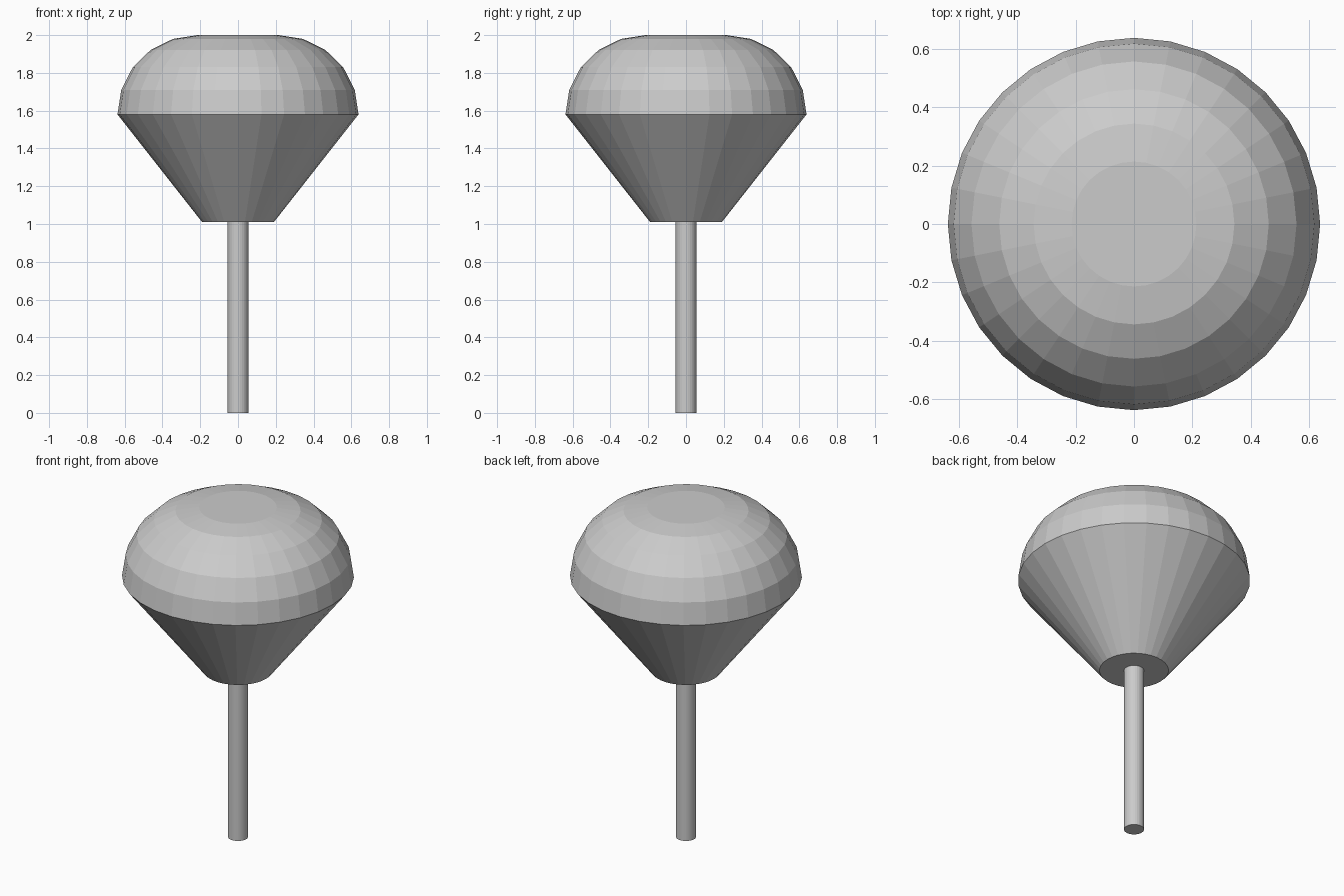
import bpy
import bmesh
from math import cos, sin, tau

if "Cube" in bpy.data.objects:
    bpy.data.objects.remove(bpy.data.objects["Cube"])

SIDES = 32


def lathe(name, profile):
    """Closed flat-faced solid from (radius, height) rings, bottom to top."""
    bm = bmesh.new()
    rings = [[bm.verts.new((r * cos(tau * i / SIDES), r * sin(tau * i / SIDES), z))
              for i in range(SIDES)] for r, z in profile]
    for low, high in zip(rings, rings[1:]):
        for i in range(SIDES):
            j = (i + 1) % SIDES
            bm.faces.new((low[i], low[j], high[j], high[i]))
    bm.faces.new(rings[0][::-1])
    bm.faces.new(rings[-1])
    mesh = bpy.data.meshes.new(name)
    bm.to_mesh(mesh)
    bm.free()
    obj = bpy.data.objects.new(name, mesh)
    bpy.context.collection.objects.link(obj)
    return obj


# Thin round stem
lathe("stem", [(0.055, 0.0), (0.055, 1.01)])

# Tapered lower body flaring up to the rim, closed by a faceted dome with a flat top
lathe("head", [(0.19, 1.01), (0.638, 1.58), (0.618, 1.71), (0.557, 1.83),
               (0.462, 1.922), (0.344, 1.98), (0.214, 2.0)])
